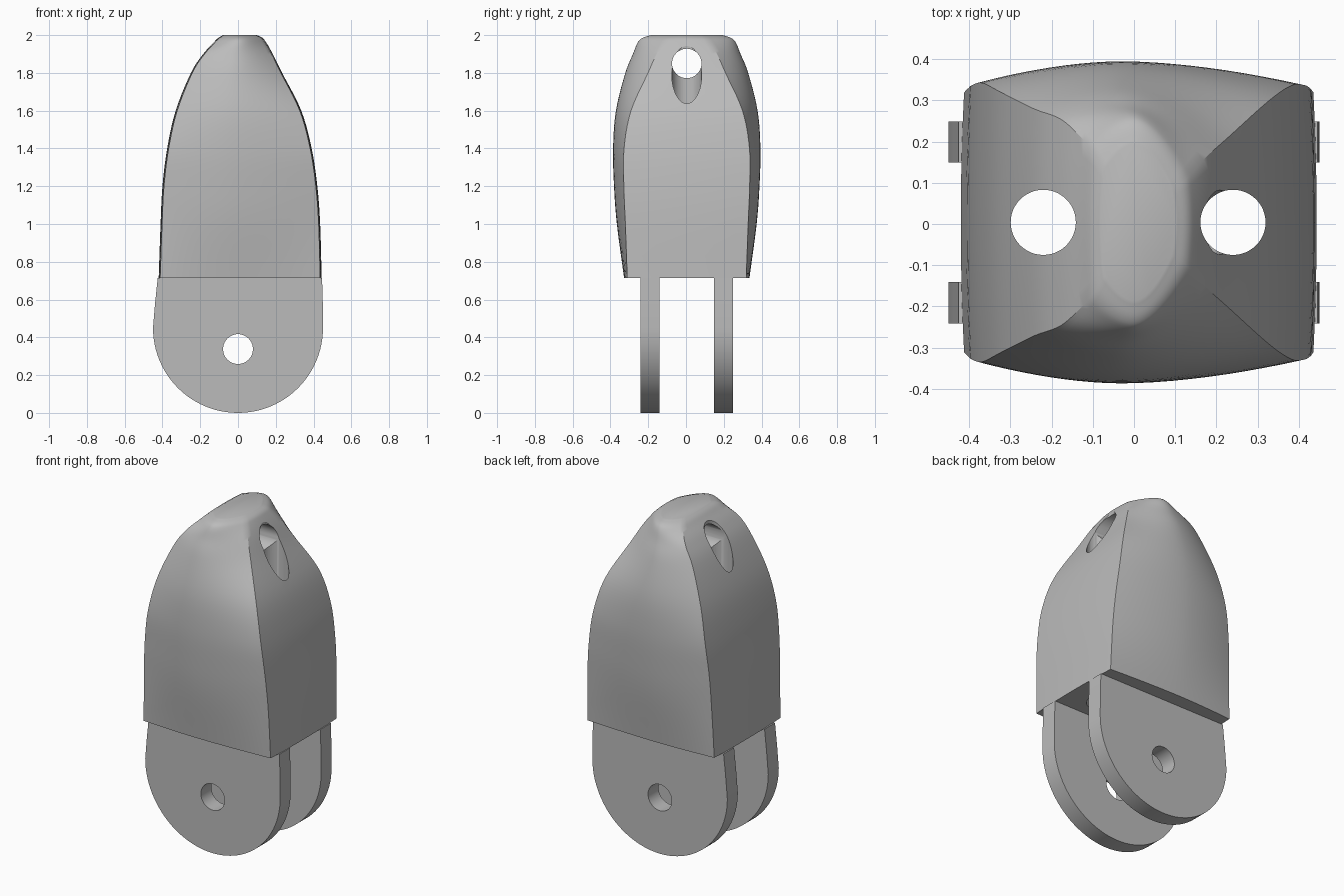
import bpy, bmesh, math
from mathutils import Vector, Matrix

old = bpy.data.objects.get("Cube")
if old:
    bpy.data.objects.remove(old, do_unlink=True)

grey = bpy.data.materials.new("plain grey")
grey.use_nodes = True
colour = (0.5, 0.5, 0.5, 1)
grey.diffuse_color = colour
grey.node_tree.nodes["Principled BSDF"].inputs["Base Color"].default_value = colour

Y_SHIFT = 0.004


def make_object(name, bm):
    bmesh.ops.recalc_face_normals(bm, faces=bm.faces)
    mesh = bpy.data.meshes.new(name)
    bm.to_mesh(mesh)
    bm.free()
    mesh.materials.append(grey)
    obj = bpy.data.objects.new(name, mesh)
    bpy.context.collection.objects.link(obj)
    return obj


def cylinder_cutter(centre, axis, radius, length):
    bm = bmesh.new()
    turn = Vector((0, 0, 1)).rotation_difference(Vector(axis)).to_matrix().to_4x4()
    bmesh.ops.create_cone(bm, cap_ends=True, segments=48, radius1=radius,
                          radius2=radius, depth=length,
                          matrix=Matrix.Translation(centre) @ turn)
    cutter = make_object("hole_cutter", bm)
    cutter.hide_render = True
    return cutter


def drill(obj, cutters):
    """Subtract the cutters, bake the result and remove the cutters."""
    for cutter in cutters:
        mod = obj.modifiers.new("hole", 'BOOLEAN')
        mod.operation = 'DIFFERENCE'
        mod.solver = 'EXACT'
        mod.object = cutter
    graph = bpy.context.evaluated_depsgraph_get()
    graph.update()
    baked = bpy.data.meshes.new_from_object(obj.evaluated_get(graph))
    obj.modifiers.clear()
    obj.data = baked
    for cutter in cutters:
        bpy.data.objects.remove(cutter, do_unlink=True)


def smooth(obj):
    bpy.ops.object.select_all(action='DESELECT')
    obj.select_set(True)
    bpy.context.view_layer.objects.active = obj
    bpy.ops.object.shade_smooth_by_angle(angle=math.radians(30))


# Body sections: height, left and right reach, corner depth on each side, bulge depth
SECTIONS = [Vector(row) for row in (
    (0.715, 0.42, 0.443, 0.315, 0.315, 0.332),
    (1.0, 0.41, 0.435, 0.325, 0.325, 0.37),
    (1.2, 0.40, 0.42, 0.333, 0.333, 0.385),
    (1.4, 0.375, 0.39, 0.338, 0.332, 0.39),
    (1.6, 0.33, 0.335, 0.315, 0.295, 0.375),
    (1.8, 0.25, 0.235, 0.275, 0.205, 0.325),
    (1.9, 0.185, 0.185, 0.25, 0.16, 0.285),
    (1.96, 0.13, 0.15, 0.2, 0.12, 0.26),
    (1.985, 0.105, 0.13, 0.17, 0.1, 0.235),
    (2.0, 0.08, 0.1, 0.13, 0.08, 0.19),
)]


def smooth_rows(rows, steps):
    """Catmull-Rom spline through the section rows."""
    padded = [rows[0] * 2 - rows[1]] + rows + [rows[-1] * 2 - rows[-2]]
    for i in range(len(rows) - 1):
        a, b, c, d = padded[i:i + 4]
        for k in range(steps):
            t = k / steps
            yield (b * 2 + (c - a) * t + (a * 2 - b * 5 + c * 4 - d) * t ** 2
                   + (b * 3 - a - c * 3 + d) * t ** 3) * 0.5
    yield rows[-1]


def section_ring(row):
    z, left, right, corner_l, corner_r, bulge = row
    peak = (right - left) / 2 - 0.1 * (left + right) / 2
    crown = 0.008
    n = 10
    pts = []
    for sign, reach, corner in ((1, right, corner_r), (-1, -left, corner_l)):
        # gently crowned side wall
        for i in range(n):
            s = 2 * i / n - 1
            pts.append((reach - sign * crown * s * s, sign * corner * s))
        # domed wall from this side to the opposite one
        for i in range(2 * n):
            u = i / n - 1
            near = reach - sign * crown
            far = -left + crown if sign > 0 else right - crown
            end, depth = ((near, corner) if u < 0 else
                          (far, corner_l if sign > 0 else corner_r))
            x = peak + (end - peak) * abs(u)
            pts.append((x, sign * (depth + (bulge - depth) * (1 - abs(u) ** 1.8))))
    return [Vector((x, y + Y_SHIFT, z)) for x, y in pts]


# Body loft
bm = bmesh.new()
rings = [[bm.verts.new(p) for p in section_ring(r)] for r in smooth_rows(SECTIONS, 5)]
for low, high in zip(rings, rings[1:]):
    count = len(low)
    for i in range(count):
        j = (i + 1) % count
        bm.faces.new((low[i], low[j], high[j], high[i]))
bm.faces.new(rings[0])
bm.faces.new(rings[-1])
body = make_object("domed_body", bm)

# Cross hole near the tip and two upright holes meeting it
drill(body, [
    cylinder_cutter((0, Y_SHIFT, 1.85), (1, 0, 0), 0.078, 2),
    cylinder_cutter((-0.22, Y_SHIFT, 1.4), (0, 0, 1), 0.079, 2),
    cylinder_cutter((0.24, Y_SHIFT, 1.4), (0, 0, 1), 0.079, 2),
])
smooth(body)

# Pair of rounded lugs with a pin hole
outline = [(0.445, 0.715), (0.449, 0.58)]
outline += [(0.45 * math.cos(a), 0.45 - 0.45 * math.sin(a))
            for a in (math.pi * i / 48 for i in range(49))]
outline += [(-0.439, 0.58), (-0.425, 0.715)]
for name, y in (("front_lug", -0.195), ("back_lug", 0.195)):
    bm = bmesh.new()
    face = bm.faces.new([bm.verts.new((px, y - 0.05 + Y_SHIFT, pz)) for px, pz in outline])
    extruded = bmesh.ops.extrude_face_region(bm, geom=[face], use_keep_orig=True)
    moved = [g for g in extruded["geom"] if isinstance(g, bmesh.types.BMVert)]
    bmesh.ops.translate(bm, verts=moved, vec=(0, 0.1, 0))
    lug = make_object(name, bm)
    drill(lug, [cylinder_cutter((0, y, 0.338), (0, 1, 0), 0.079, 0.3)])
    smooth(lug)
